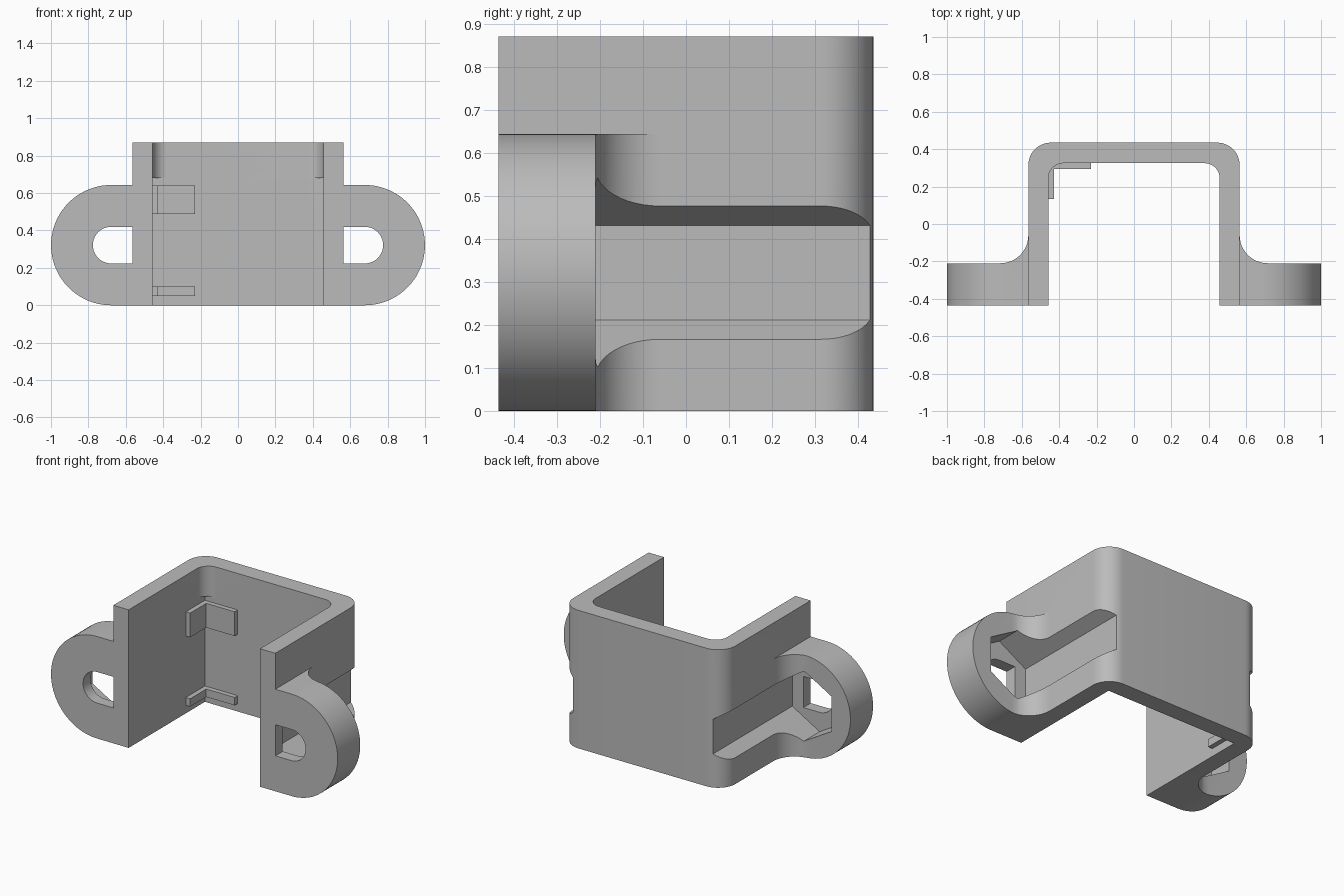
import bpy, bmesh, math
from mathutils import Vector

if "Cube" in bpy.data.objects:
    bpy.data.objects.remove(bpy.data.objects["Cube"])

grey = bpy.data.materials.new("grey plastic")
grey.diffuse_color = (0.5, 0.5, 0.5, 1)
grey.use_nodes = True
grey.node_tree.nodes["Principled BSDF"].inputs["Base Color"].default_value = grey.diffuse_color


def prism(name, pts, lo, hi, axis='Z'):
    """Extrude a 2D outline: (x, y) along Z or (x, z) along Y."""
    bm = bmesh.new()
    place = (lambda p, d: (p[0], p[1], d)) if axis == 'Z' else (lambda p, d: (p[0], d, p[1]))
    face = bm.faces.new([bm.verts.new(place(p, lo)) for p in pts])
    top = bmesh.ops.extrude_face_region(bm, geom=[face])["geom"]
    shift = Vector(place((0, 0), hi - lo))
    bmesh.ops.translate(bm, vec=shift, verts=[v for v in top if isinstance(v, bmesh.types.BMVert)])
    bmesh.ops.recalc_face_normals(bm, faces=bm.faces)
    me = bpy.data.meshes.new(name)
    bm.to_mesh(me)
    bm.free()
    me.materials.append(grey)
    ob = bpy.data.objects.new(name, me)
    bpy.context.collection.objects.link(ob)
    return ob


def arc(cx, cy, r, a0, a1, n=12):
    return [(cx + r * math.cos(math.radians(a0 + (a1 - a0) * i / n)),
             cy + r * math.sin(math.radians(a0 + (a1 - a0) * i / n))) for i in range(n + 1)]


def boolean(ob, other, op):
    """Apply a boolean and discard the second object."""
    bpy.context.view_layer.objects.active = ob
    m = ob.modifiers.new(op, 'BOOLEAN')
    m.operation, m.object, m.solver = op, other, 'EXACT'
    bpy.ops.object.modifier_apply(modifier=m.name)
    bpy.data.objects.remove(other)


def flip(pts, s):
    return [(s * x, y) for x, y in pts]


W, IN, F, B, H = 0.565, 0.458, -0.435, 0.435, 0.87
BACK, STEP = 0.325, 0.68
EAR_X, EAR_Z, EAR_R = 0.678, 0.3215, 0.3215

# U-shaped shell with rounded outer corners
R = 0.12
bracket = prism("bracket", [(-W, F), (W, F)] + arc(W - R, B - R, R, 0, 90)
                + arc(R - W, B - R, R, 90, 180), 0, H)

# Cavity: square corners low down, rounded corners near the top
r = 0.08
boolean(bracket, prism("lower_cavity", [(-IN, -1), (IN, -1), (IN, BACK), (-IN, BACK)], -1, STEP), 'DIFFERENCE')
boolean(bracket, prism("upper_cavity", [(-IN, -1), (IN, -1)] + arc(IN - r, BACK - r, r, 0, 90)
                       + arc(r - IN, BACK - r, r, 90, 180), STEP - 0.01, 2), 'DIFFERENCE')

for s in (-1, 1):
    # Mounting ear: filleted plan trimmed by a round-ended outline
    plan = [(0.50, F), (1.1, F), (1.1, -0.21)] + arc(W + 0.15, -0.06, 0.15, 270, 180) + [(0.50, -0.06)]
    ear = prism("ear", flip(plan, s), -0.1, 0.8)
    outline = [(0.4, 0)] + arc(EAR_X, EAR_Z, EAR_R, -90, 90, 40) + [(0.4, 2 * EAR_R)]
    boolean(ear, prism("ear_outline", flip(outline, s), -1, 1, 'Y'), 'INTERSECT')
    boolean(bracket, ear, 'UNION')
    # Screw slot through the ear
    slot = [(W, EAR_Z - 0.098)] + arc(EAR_X, EAR_Z, 0.098, -90, 90, 20) + [(W, EAR_Z + 0.098)]
    boolean(bracket, prism("slot", flip(slot, s), -1, 1, 'Y'), 'DIFFERENCE')
    # Hexagonal nut channel running out to the back
    nut = arc(EAR_X, EAR_Z, 0.22, 30, 330, 5)
    boolean(bracket, prism("nut_channel", flip(nut, s), -0.362, 1, 'Y'), 'DIFFERENCE')

# L-shaped stops in the left inner corner
T, E = 0.03, 0.01
for name, lo, hi in (("lower_stop", 0.05, 0.10), ("upper_stop", 0.487, 0.64)):
    stop = prism(name, [(-IN - E, 0.135), (-IN + T, 0.135), (-IN + T, BACK - T), (-0.23, BACK - T),
                        (-0.23, BACK + E), (-IN - E, BACK + E)], lo, hi)
    boolean(bracket, stop, 'UNION')

# Smooth the rounded faces, keep the edges crisp
bpy.ops.object.select_all(action='DESELECT')
bracket.select_set(True)
bpy.context.view_layer.objects.active = bracket
bpy.ops.object.shade_smooth_by_angle(angle=math.radians(25))
